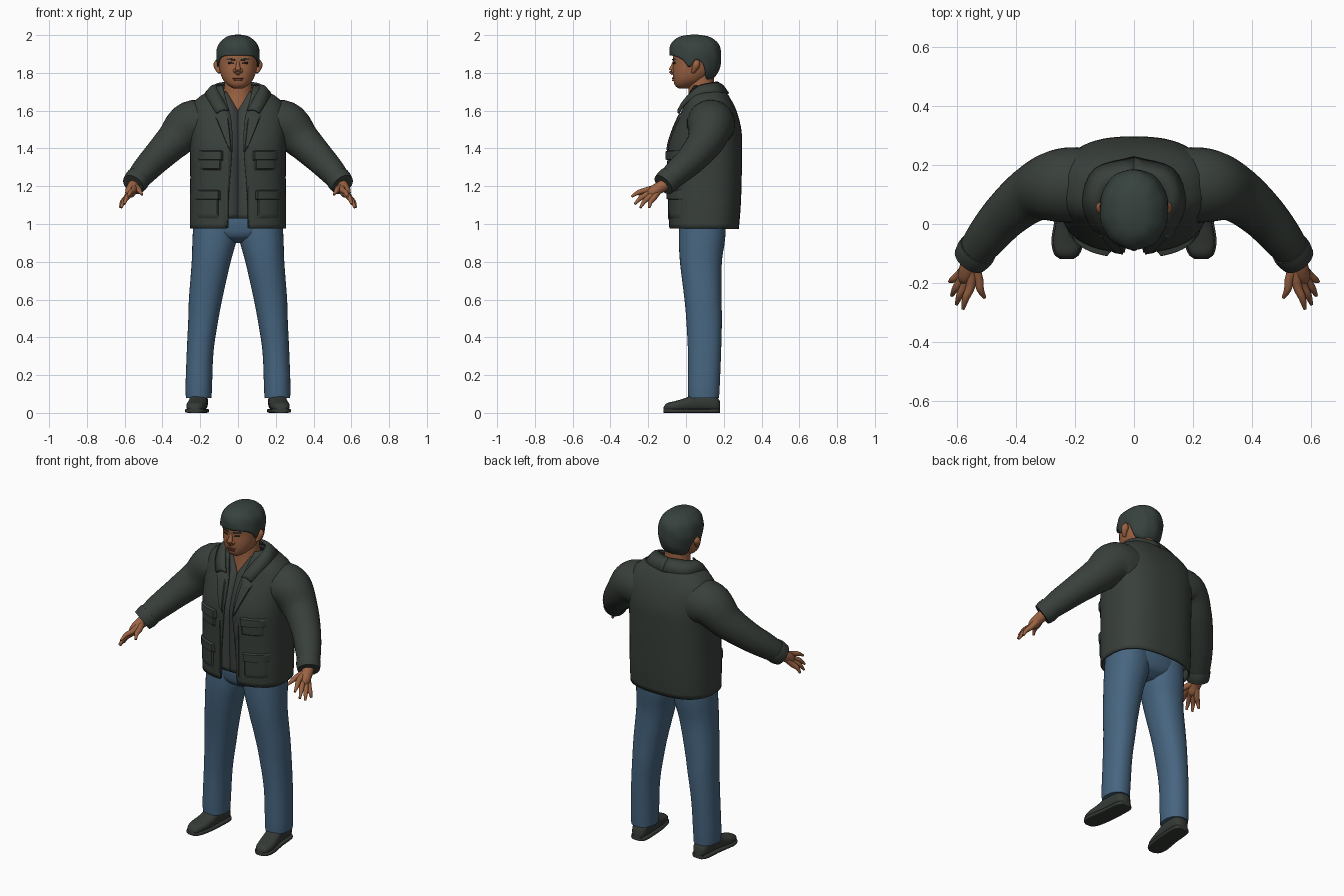
import bpy, bmesh
from math import sin, cos, pi, asin, copysign, radians
from mathutils import Vector

cube = bpy.data.objects.get("Cube")
if cube:
    bpy.data.objects.remove(cube, do_unlink=True)


def material(name, *rgb):
    m = bpy.data.materials.new(name)
    m.use_nodes = True
    m.diffuse_color = (*rgb, 1)
    m.node_tree.nodes["Principled BSDF"].inputs["Base Color"].default_value = (*rgb, 1)
    return m


JACKET = material("dark green cloth", .040, .050, .042)
SHIRT = material("dark grey cloth", .046, .055, .050)
DENIM = material("blue denim", .062, .130, .215)
SKIN = material("warm skin", .33, .125, .056)
LIPS = material("lip brown", .22, .07, .035)
HAIR = material("dark hair", .038, .054, .047)
LEATHER = material("dark leather", .036, .043, .037)
EYE = material("eye dark", .03, .02, .015)


def sample(table, key):
    """Smooth interpolation of table rows by their first column."""
    last = len(table) - 1
    key = min(max(key, table[0][0]), table[-1][0])
    i = max(j for j in range(last) if table[j][0] <= key)
    span = table[i + 1][0] - table[i][0]
    t = (key - table[i][0]) / span

    def slope(j, c):
        lo, hi = table[max(j - 1, 0)], table[min(j + 1, last)]
        return (hi[c] - lo[c]) / (hi[0] - lo[0]) * span

    return [key] + [
        (1 + 2 * t) * (1 - t) ** 2 * table[i][c] + t * (1 - t) ** 2 * slope(i, c)
        + t * t * (3 - 2 * t) * table[i + 1][c] - t * t * (1 - t) * slope(i + 1, c)
        for c in range(1, len(table[0]))]


def sheet(name, rows, mat, closed=True, caps=(True, True), mirror=False, thick=0):
    """Join rows of points into a smooth surface."""
    bm = bmesh.new()
    grid = [[bm.verts.new(p) for p in row] for row in rows]
    n = len(grid[0])
    for lower, upper in zip(grid, grid[1:]):
        for k in range(n if closed else n - 1):
            j = (k + 1) % n
            bm.faces.new((lower[k], lower[j], upper[j], upper[k]))
    if closed:
        for cap, row in zip(caps, (grid[0], grid[-1])):
            if cap:
                bm.faces.new(row)
    bmesh.ops.recalc_face_normals(bm, faces=bm.faces)
    mesh = bpy.data.meshes.new(name)
    bm.to_mesh(mesh)
    bm.free()
    mesh.materials.append(mat)
    ob = bpy.data.objects.new(name, mesh)
    bpy.context.collection.objects.link(ob)
    bpy.ops.object.select_all(action='DESELECT')
    bpy.context.view_layer.objects.active = ob
    ob.select_set(True)
    bpy.ops.object.shade_smooth_by_angle(angle=radians(45))
    if thick:
        solid = ob.modifiers.new("Thickness", 'SOLIDIFY')
        solid.thickness, solid.offset = thick, 0
    if mirror:
        ob.modifiers.new("Mirror", 'MIRROR')
    return ob


def outline(row, a, p):
    """Point on a rounded-box section; angle zero is the front."""
    _, cx, w, front, back = row
    bend = lambda v: copysign(abs(v) ** (2 / p), v)
    return cx + w * bend(sin(a)), (front + back) / 2 - (back - front) / 2 * bend(cos(a))


def loft(name, table, mat, p=2, n=40, steps=28, gap=None, lying=False, **kw):
    rows = []
    for s in range(steps + 1):
        row = sample(table, table[0][0] + (table[-1][0] - table[0][0]) * s / steps)
        a0 = asin(min(1, gap(row[0]) / row[2]) ** (p / 2)) if gap else 0
        ring = [outline(row, a0 + (2 * pi - 2 * a0) * k / n, p)
                for k in range(n + 1 if gap else n)]
        rows.append([(x, row[0], y) if lying else (x, y, row[0]) for x, y in ring])
    return sheet(name, rows, mat, closed=not gap, **kw)


def tube(name, points, mat, n=14, steps=16, **kw):
    """Tapered tube through points of x, y, z and radius."""
    table = [(i, *p) for i, p in enumerate(points)]
    rows = []
    for s in range(steps + 1):
        key = (len(points) - 1) * s / steps
        _, x, y, z, r = sample(table, key)
        along = Vector(sample(table, key + .05)[1:4]) - Vector(sample(table, key - .05)[1:4])
        side = along.cross(Vector((0, 0, 1))).normalized()
        up = side.cross(along).normalized()
        rows.append([Vector((x, y, z)) + r * (side * cos(2 * pi * k / n) + up * sin(2 * pi * k / n))
                     for k in range(n)])
    return sheet(name, rows, mat, mirror=True, **kw)


def patch(name, corners, mat, table, p, lift, edge=-.004, n=8, mirror=True):
    """Raised panel laid on the front of a lofted body; corners are x, z."""
    a, b, c, d = map(Vector, corners)
    rows = []
    for i in range(n + 1):
        row = []
        for j in range(n + 1):
            x, z = a.lerp(b, j / n).lerp(d.lerp(c, j / n), i / n)
            _, _, w, front, back = sample(table, z)
            depth = (1 - min(1, abs(x) / w) ** p) ** (1 / p)
            border = i in (0, n) or j in (0, n)
            row.append((x, (front + back) / 2 - (back - front) / 2 * depth
                        - (edge if border else lift), z))
        rows.append(row)
    return sheet(name, rows, mat, closed=False, mirror=mirror)


def box(x0, x1, z0, z1):
    return (x0, z0), (x1, z0), (x1, z1), (x0, z1)


# Jacket body, open down the front
TORSO = [(.975, 0, .25, -.085, .275), (1.1, 0, .25, -.088, .285), (1.25, 0, .248, -.09, .29),
         (1.4, 0, .25, -.09, .292), (1.5, 0, .252, -.062, .288), (1.6, 0, .25, -.018, .262),
         (1.66, 0, .215, .005, .232), (1.7, 0, .15, .02, .205), (1.73, 0, .105, .03, .175)]
OPENING = [(.975, .058), (1.2, .045), (1.4, .03), (1.55, .035), (1.65, .06), (1.73, .08)]
loft("jacket_body", TORSO, JACKET, p=2.6, n=56, gap=lambda z: sample(OPENING, z)[1], thick=.01)

# Shirt with a V neck under the jacket
INNER = [(max(z, 1.03), c, w - .014, f + .012, b - .014) for z, c, w, f, b in TORSO[:-1]]
loft("shirt", INNER, SHIRT, p=2.6, gap=lambda z: max(0, z - 1.6) * .6, thick=.004)

# Collar, lapels, front edges and pockets
FOLD = [(0, 0, .165, 1.75), (1, .09, .13, 1.745), (2, .115, .06, 1.725),
        (3, .078, -.008, 1.655), (4, .05, -.04, 1.6)]
RIM = [(0, 0, .225, 1.69), (1, .132, .185, 1.695), (2, .172, .08, 1.69),
       (3, .145, -.006, 1.635), (4, .115, -.04, 1.585)]
fold, rim = ([Vector(sample(t, i / 4)[1:]) for i in range(17)] for t in (FOLD, RIM))
middle = [(a + b) / 2 + Vector((0, 0, .012)) for a, b in zip(fold, rim)]
sheet("collar", [fold, middle, rim], JACKET, closed=False, mirror=True, thick=.01)
patch("lapels", ((.032, 1.36), (.05, 1.4), (.135, 1.59), (.05, 1.61)), JACKET, TORSO, 2.6, .014)
patch("front_edges", box(.05, .072, .98, 1.38), JACKET, TORSO, 2.6, .009)
for level, x0, x1, z0, z1 in (("chest", .08, .215, 1.28, 1.38), ("hip", .095, .23, 1.02, 1.17)):
    patch(level + "_pockets", box(x0, x1, z0, z1), JACKET, TORSO, 2.6, .013)
    patch(level + "_pocket_flaps", box(x0 - .008, x1 + .008, z1 - .045, z1 + .012),
          JACKET, TORSO, 2.6, .022)

# Sleeves and cuffs
tube("sleeves", [(.14, .13, 1.52, .13), (.25, .13, 1.525, .125), (.34, .105, 1.44, .098),
                 (.43, .035, 1.35, .081), (.5, -.045, 1.275, .07), (.552, -.115, 1.212, .056)],
     JACKET, n=28, steps=30)
tube("cuffs", [(.528, -.083, 1.243, .066), (.54, -.1, 1.226, .067), (.555, -.12, 1.208, .061)],
     JACKET, n=28, steps=4)

# Hands
tube("palms", [(.54, -.09, 1.22, .032), (.56, -.145, 1.19, .031),
               (.57, -.18, 1.165, .028), (.575, -.2, 1.152, .014)], SKIN)
FINGERS = {"thumbs": ((.528, -.185, 1.185), (.507, -.25, 1.155)),
           "index_fingers": ((.553, -.205, 1.18), (.58, -.288, 1.145)),
           "middle_fingers": ((.57, -.2, 1.16), (.602, -.272, 1.105)),
           "ring_fingers": ((.584, -.188, 1.147), (.618, -.242, 1.086)),
           "little_fingers": ((.59, -.17, 1.14), (.625, -.195, 1.086))}
for name, (knuckle, tip) in FINGERS.items():
    bend = (Vector(knuckle) + Vector(tip)) / 2 + Vector((.004, -.004, .005))
    tube(name, [(.55, -.13, 1.2, .02), (*knuckle, .016), (*bend, .0125), (*tip, .006)], SKIN)

# Trousers
loft("trouser_seat", [(.9, 0, .07, .03, .14), (.93, 0, .15, -.02, .19), (.98, 0, .225, -.038, .212),
                      (1.06, 0, .232, -.04, .22)], DENIM, p=2.3)
loft("trouser_legs", [(.08, .208, .068, .012, .175), (.13, .208, .07, .01, .178), (.33, .2, .071, .01, .186),
                      (.5, .183, .08, .001, .19), (.6, .172, .088, -.008, .188),
                      (.8, .142, .103, -.032, .19), (.92, .124, .117, -.038, .207),
                      (1.02, .118, .117, -.035, .212)], DENIM, p=2.2, mirror=True)

# Shoes and soles
SHOE = [(-.118, .228, .018, .012, .032), (-.105, .228, .036, .008, .05), (-.06, .225, .049, .008, .062),
        (0, .216, .05, .008, .08), (.05, .21, .048, .008, .105), (.13, .205, .046, .008, .105),
        (.165, .204, .04, .008, .085), (.18, .204, .025, .012, .06)]
loft("shoes", SHOE, LEATHER, p=2.5, n=24, lying=True, mirror=True)
SOLE = [(y, c, w + .006, 0, .022) for y, c, w, low, high in SHOE]
loft("soles", SOLE, LEATHER, p=5, n=24, lying=True, mirror=True)

# Neck and head
loft("neck", [(1.5, 0, .12, -.03, .2), (1.6, 0, .11, .002, .19), (1.68, 0, .08, .012, .165),
              (1.74, 0, .072, .014, .15), (1.82, 0, .07, .02, .15)], SKIN)
HEAD = [(1.718, 0, .026, -.04, .02), (1.732, 0, .05, -.058, .05), (1.76, 0, .077, -.066, .1),
        (1.8, 0, .094, -.07, .14), (1.85, 0, .102, -.068, .16), (1.9, 0, .102, -.068, .165),
        (1.95, 0, .085, -.05, .15), (1.98, 0, .04, 0, .1)]
loft("head", HEAD, SKIN, p=2.2)
tube("ears", [(.098, .035, 1.8, .008), (.106, .045, 1.82, .015),
              (.11, .055, 1.845, .02), (.108, .06, 1.868, .01)], SKIN)
tube("nose", [(0, -.063, 1.86, .007), (0, -.07, 1.835, .011), (0, -.076, 1.812, .016),
              (0, -.064, 1.796, .012)], SKIN)
tube("nostril_wings", [(.014, -.062, 1.82, .006), (.017, -.068, 1.81, .01), (.014, -.066, 1.8, .006)], SKIN)

# Face details
patch("eyes", ((.02, 1.846), (.054, 1.848), (.052, 1.857), (.024, 1.856)), EYE, HEAD, 2.2, .004, .001)
patch("eyebrows", ((.014, 1.866), (.062, 1.868), (.06, 1.877), (.016, 1.874)), HAIR, HEAD, 2.2, .006, .001)
patch("upper_lip", box(-.028, .028, 1.768, 1.776), LIPS, HEAD, 2.2, .007, .001, mirror=False)
patch("lower_lip", box(-.022, .022, 1.757, 1.766), LIPS, HEAD, 2.2, .008, .001, mirror=False)

# Hair, with a fringe, sideburns and a lower nape
CROWN = [(1.75, 0, .078, -.05, .125), (1.8, 0, .1, -.07, .165), (1.85, 0, .11, -.078, .18),
         (1.9, 0, .113, -.084, .182), (1.95, 0, .1, -.077, .17), (1.98, 0, .072, -.05, .14),
         (1.994, 0, .045, -.015, .105), (2, 0, .008, .035, .055)]
HAIRLINE = [(0, 1.892), (.7, 1.888), (1.1, 1.865), (1.3, 1.83), (1.42, 1.84), (1.55, 1.872),
            (1.85, 1.85), (2.1, 1.785), (2.6, 1.76), (pi, 1.755)]
rows = []
for s in range(21):
    ring = []
    for k in range(64):
        a = 2 * pi * k / 64
        low = sample(HAIRLINE, min(a, 2 * pi - a))[1]
        z = 2 - (2 - low) * (1 - s / 20) ** 1.5
        x, y = outline(sample(CROWN, z), a, 2.1)
        tousle = 1 + .018 * sin(7 * a + 40 * z) * sin(3 * a - 25 * z)
        ring.append((x * tousle, .05 + (y - .05) * tousle, z))
    rows.append(ring)
sheet("hair", rows, HAIR, caps=(False, True), thick=.006)
